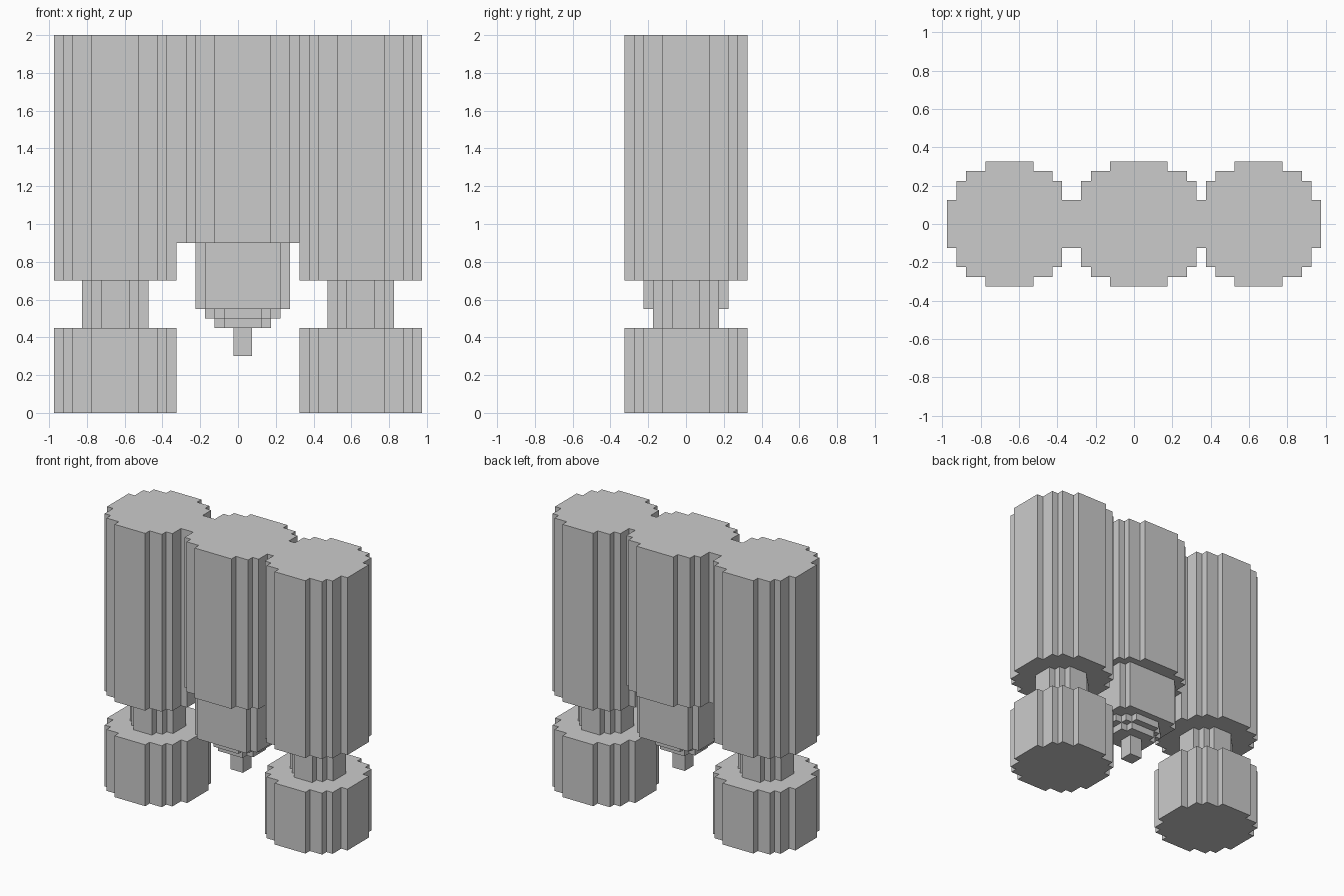
import bpy, bmesh

if "Cube" in bpy.data.objects:
    bpy.data.objects.remove(bpy.data.objects["Cube"])

U = 0.05  # size of one block step

# Stepped round quarters: (half width, half depth) in blocks, from side to front
ROUND_13 = [(6.5, 2.5), (5.5, 4.5), (4.5, 5.5), (2.5, 6.5)]
ROUND_7 = [(3.5, 1.5), (2.5, 2.5), (1.5, 3.5)]
# The middle column is one block wider than deep, and its ends sink into its neighbours
MIDDLE = [(8, 2.5), (6, 4.5), (5, 5.5), (3, 6.5)]
TIP_TOP = [(5, 3.5), (4, 4.5)]
TIP_MID = [(4, 1.5), (3, 2.5), (2, 3.5)]
TIP_LOW = [(3, 1.5), (2, 2.5)]
TIP_PIN = [(1, 1)]


def outline(steps):
    """Full staircase outline, counter-clockwise, from one quarter."""
    quarter = []
    for i, (a, b) in enumerate(steps):
        quarter.append((a, b))
        if i + 1 < len(steps):
            quarter.append((steps[i + 1][0], b))
    back = quarter[::-1]
    return (quarter + [(-a, b) for a, b in back]
            + [(-a, -b) for a, b in quarter] + [(a, -b) for a, b in back])


def prism(name, steps, x, z0, z1):
    bm = bmesh.new()
    face = bm.faces.new([bm.verts.new((x + a * U, b * U, z0)) for a, b in outline(steps)])
    ext = bmesh.ops.extrude_face_region(bm, geom=[face])
    top = [v for v in ext["geom"] if isinstance(v, bmesh.types.BMVert)]
    bmesh.ops.translate(bm, verts=top, vec=(0, 0, z1 - z0))
    bmesh.ops.recalc_face_normals(bm, faces=bm.faces)
    me = bpy.data.meshes.new(name)
    bm.to_mesh(me)
    bm.free()
    ob = bpy.data.objects.new(name, me)
    bpy.context.collection.objects.link(ob)
    return ob


def weld(base, parts):
    """Union the parts into base so no hidden inner faces remain."""
    bpy.context.view_layer.objects.active = base
    for part in parts:
        mod = base.modifiers.new("weld", "BOOLEAN")
        mod.operation = "UNION"
        mod.solver = "EXACT"
        mod.object = part
        bpy.ops.object.modifier_apply(modifier=mod.name)
        bpy.data.objects.remove(part)


# Middle column with its stepped, narrowing tip
body = prism("three_column_body", MIDDLE, 0.025, 0.90, 2.0)
parts = [
    prism("tip_block", TIP_TOP, 0.025, 0.55, 0.95),
    prism("tip_step", TIP_MID, 0.025, 0.50, 0.60),
    prism("tip_lower_step", TIP_LOW, 0.025, 0.45, 0.58),
    prism("tip_pin", TIP_PIN, 0.025, 0.30, 0.52),
]

# Outer columns, each on a thin neck and a round foot
for side in (-1, 1):
    x = side * 0.65
    parts += [
        prism("outer_column", ROUND_13, x, 0.70, 2.0),
        prism("neck", ROUND_7, x, 0.40, 0.75),
        prism("foot", ROUND_13, x, 0.0, 0.45),
    ]
weld(body, parts)
